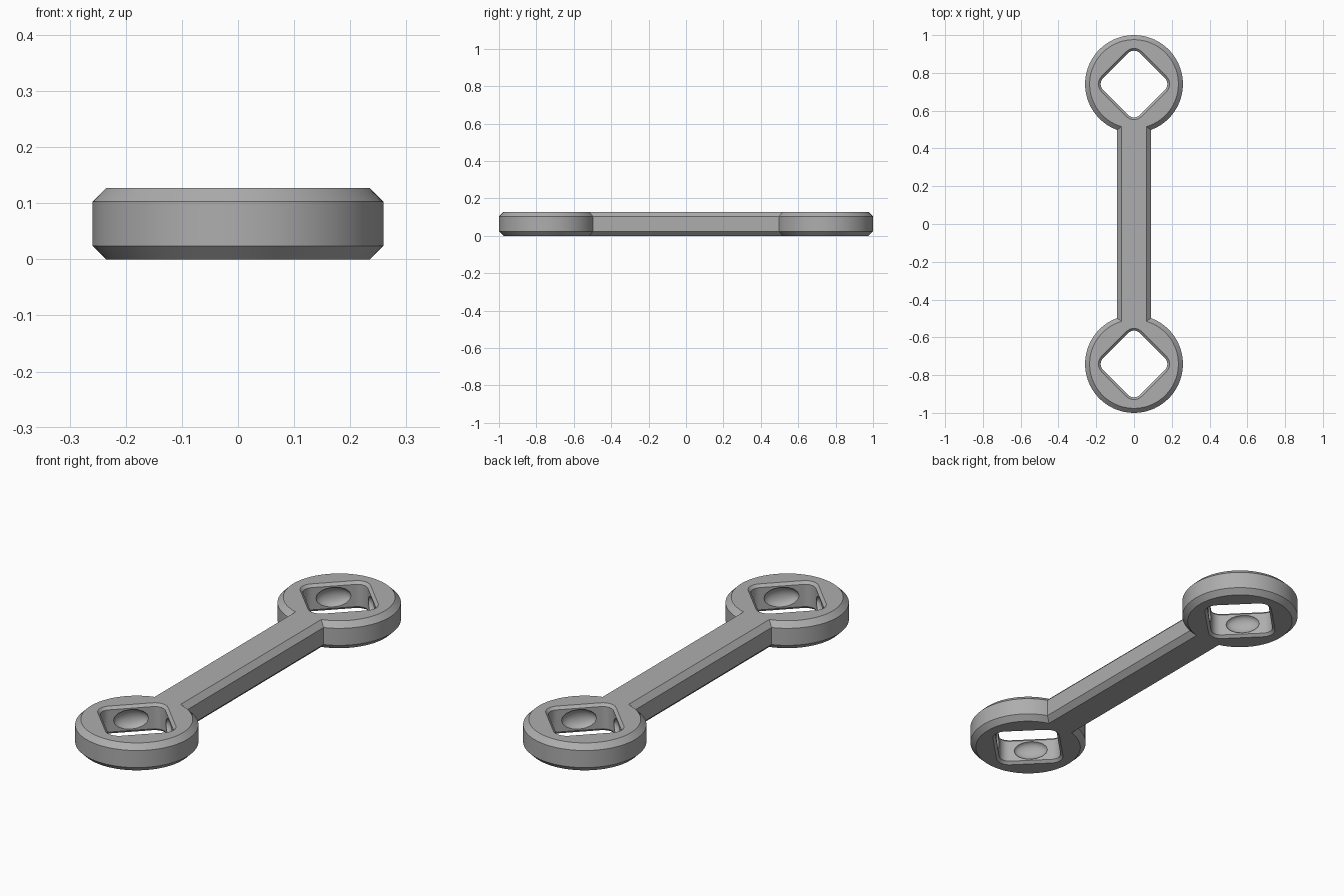
import bpy, bmesh, math
from mathutils import Matrix, Vector

if "Cube" in bpy.data.objects:
    bpy.data.objects.remove(bpy.data.objects["Cube"])

H, CH = 0.127, 0.024          # thickness and outer chamfer
R, W, CY = 0.259, 0.09, 0.741  # ring radius, bar half width, ring centre
APO, FIL, HCH = 0.138, 0.045, 0.012  # socket apothem, corner fillet, edge chamfer

steel = bpy.data.materials.new("steel grey")
steel.diffuse_color = (0.42, 0.42, 0.42, 1)
steel.use_nodes = True
steel.node_tree.nodes["Principled BSDF"].inputs["Base Color"].default_value = steel.diffuse_color


def outline(inset):
    """Two discs joined by a straight bar, shrunk by inset."""
    r, w = R - inset, W - inset
    a, n = math.asin(w / r), 64
    pts = []
    for s in (1, -1):
        for i in range(n + 1):
            t = -math.pi / 2 + a + (2 * math.pi - 2 * a) * i / n
            pts.append((s * r * math.cos(t), s * (CY + r * math.sin(t))))
    return pts


def socket(grow, cy):
    """Diamond hole with rounded corners."""
    d = (APO - FIL) * math.sqrt(2)
    pts = []
    for k in range(4):
        c = k * math.pi / 2
        for i in range(9):
            t = c + (i / 8 - 0.5) * math.pi / 2
            pts.append((d * math.cos(c) + (FIL + grow) * math.cos(t),
                        cy + d * math.sin(c) + (FIL + grow) * math.sin(t)))
    return pts


# Body walls: stacked loops skinned with quads, outside and around both sockets
bm = bmesh.new()
caps = {0: [], 3: []}


def skin(loops):
    rows = [[bm.verts.new((x, y, z)) for x, y in pts] for pts, z in loops]
    n = len(rows[0])
    for lo, hi in zip(rows, rows[1:]):
        for i in range(n):
            j = (i + 1) % n
            bm.faces.new((lo[i], lo[j], hi[j], hi[i]))
    for k in caps:
        caps[k] += [bm.edges.get((rows[k][i], rows[k][(i + 1) % n])) for i in range(n)]


skin([(outline(CH), 0), (outline(0), CH), (outline(0), H - CH), (outline(CH), H)])
for cy in (CY, -CY):
    skin([(socket(HCH, cy), 0), (socket(0, cy), HCH),
          (socket(0, cy), H - HCH), (socket(HCH, cy), H)])

# Flat top and bottom with the socket openings left out
for k, up in ((0, -1), (3, 1)):
    bmesh.ops.triangle_fill(bm, use_beauty=True, use_dissolve=False,
                            edges=caps[k], normal=Vector((0, 0, up)))
bmesh.ops.recalc_face_normals(bm, faces=bm.faces[:])
mesh = bpy.data.meshes.new("wrench_body")
bm.to_mesh(mesh)
bm.free()
body = bpy.data.objects.new("wrench_body", mesh)
bpy.context.collection.objects.link(body)
mesh.materials.append(steel)

# Shallow detent dimples in the four walls of each socket
bm = bmesh.new()
for cy in (CY, -CY):
    for k in range(4):
        m = (Matrix.Translation((0, cy, H / 2))
             @ Matrix.Rotation(math.pi / 4 + k * math.pi / 2, 4, 'Z')
             @ Matrix.Translation((APO - 0.002, 0, 0))
             @ Matrix.Diagonal((0.03, 0.076, 0.046, 1))
             @ Matrix.Rotation(math.pi / 2, 4, 'Y'))
        bmesh.ops.create_uvsphere(bm, u_segments=16, v_segments=10, radius=1, matrix=m)
cut_mesh = bpy.data.meshes.new("dimple_cutter")
bm.to_mesh(cut_mesh)
bm.free()
cutter = bpy.data.objects.new("dimple_cutter", cut_mesh)
bpy.context.collection.objects.link(cutter)
cut_mesh.materials.append(steel)
cutter.hide_render = True
cutter.hide_set(True)

bpy.context.view_layer.objects.active = body
body.select_set(True)
mod = body.modifiers.new("dimples", 'BOOLEAN')
mod.operation, mod.solver, mod.object = 'DIFFERENCE', 'EXACT', cutter
bpy.ops.object.modifier_apply(modifier=mod.name)
bpy.ops.object.shade_smooth_by_angle(angle=math.radians(30))
bpy.data.objects.remove(cutter)
